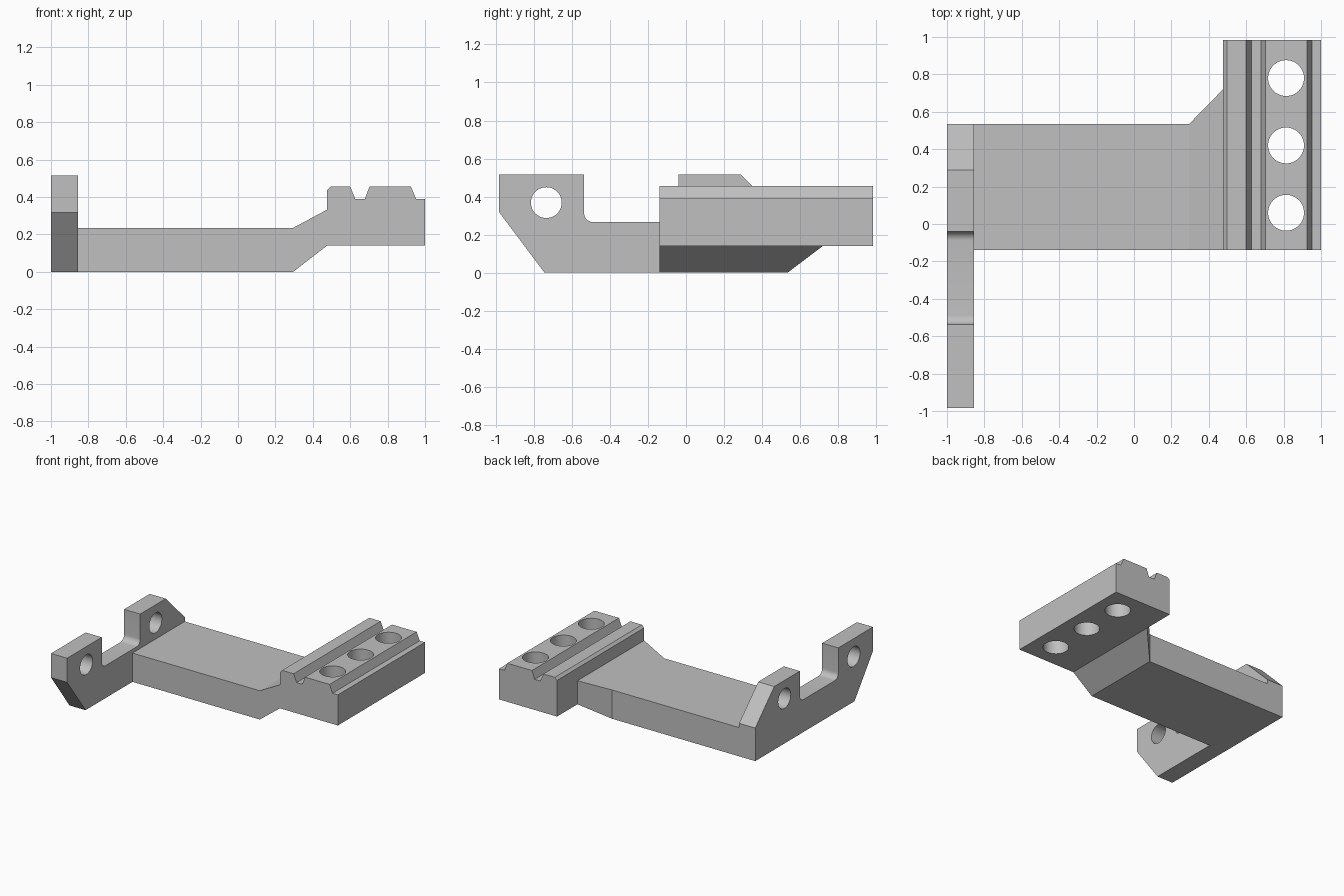
import bpy, bmesh, math
from mathutils import Vector, Matrix

if "Cube" in bpy.data.objects:
    bpy.data.objects.remove(bpy.data.objects["Cube"])

grey = bpy.data.materials.new("light_grey")
grey.diffuse_color = (0.527, 0.527, 0.527, 1)
grey.use_nodes = True
grey.node_tree.nodes["Principled BSDF"].inputs["Base Color"].default_value = grey.diffuse_color


def make_object(name, bm):
    bmesh.ops.recalc_face_normals(bm, faces=bm.faces)
    mesh = bpy.data.meshes.new(name)
    bm.to_mesh(mesh)
    bm.free()
    mesh.materials.append(grey)
    obj = bpy.data.objects.new(name, mesh)
    bpy.context.collection.objects.link(obj)
    return obj


def prism(name, points, offset):
    """Extrude a closed 3D outline along an offset vector."""
    bm = bmesh.new()
    face = bm.faces.new([bm.verts.new(p) for p in points])
    ext = bmesh.ops.extrude_face_region(bm, geom=[face], use_keep_orig=True)
    bmesh.ops.translate(bm, vec=Vector(offset),
                        verts=[v for v in ext["geom"] if isinstance(v, bmesh.types.BMVert)])
    return make_object(name, bm)


def drill(obj, centres, radius, axis):
    """Cut round through holes along the given axis, then smooth the bores."""
    bm = bmesh.new()
    rot = Matrix.Rotation(math.pi / 2, 4, 'Y') if axis == 'X' else Matrix.Identity(4)
    for c in centres:
        bmesh.ops.create_cone(bm, cap_ends=True, segments=48, radius1=radius, radius2=radius,
                              depth=1.0, matrix=Matrix.Translation(c) @ rot)
    cutter = make_object("hole_cutter", bm)
    cutter.hide_render = True
    mod = obj.modifiers.new("holes", 'BOOLEAN')
    mod.operation, mod.solver, mod.object = 'DIFFERENCE', 'EXACT', cutter
    bpy.ops.object.select_all(action='DESELECT')
    bpy.context.view_layer.objects.active = obj
    obj.select_set(True)
    bpy.ops.object.modifier_apply(modifier=mod.name)
    bpy.data.objects.remove(cutter)
    bpy.ops.object.shade_smooth_by_angle(angle=math.radians(25))


def arc(cy, cz, r, start, end, n=8):
    angles = [math.radians(start + (end - start) * i / n) for i in range(n + 1)]
    return [(cy + r * math.cos(a), cz + r * math.sin(a)) for a in angles]


# Side plate with two ears and a filleted slot between them
r = 0.048
outline = [(-0.745, 0), (-0.983, 0.318), (-0.983, 0.515), (-0.536, 0.515)]
outline += arc(-0.536 + r, 0.265 + r, r, 180, 270)
outline += arc(-0.04 - r, 0.265 + r, r, 270, 360)
outline += [(-0.04, 0.515), (0.29, 0.515), (0.535, 0.27), (0.535, 0)]
plate = prism("side_plate", [(-1, y, z) for y, z in outline], (0.145, 0, 0))
drill(plate, [(-0.93, -0.735, 0.368), (-0.93, 0.158, 0.368)], 0.081, 'X')

# Rail block with grooved top
profile = [(0.476, 0.14), (1, 0.14), (1, 0.39), (0.952, 0.39), (0.925, 0.455),
           (0.703, 0.455), (0.678, 0.39), (0.627, 0.39), (0.6, 0.455),
           (0.496, 0.455), (0.476, 0.435)]
rail = prism("rail_block", [(x, -0.14, z) for x, z in profile], (0, 1.123, 0))
drill(rail, [(0.813, y, 0.3) for y in (0.06, 0.42, 0.78)], 0.096, 'Z')

# Arm: flat run, then a ramp that rises and widens into the rail block
bm = bmesh.new()
rings = []
for x, back, low, high in [(-0.855, 0.535, 0, 0.235), (0.295, 0.535, 0, 0.235),
                           (0.476, 0.72, 0.14, 0.332)]:
    rings.append([bm.verts.new((x, y, z)) for y, z in
                  [(-0.14, low), (back, low), (back, high), (-0.14, high)]])
for a, b in zip(rings, rings[1:]):
    for i in range(4):
        j = (i + 1) % 4
        bm.faces.new((a[i], a[j], b[j], b[i]))
make_object("arm", bm)
